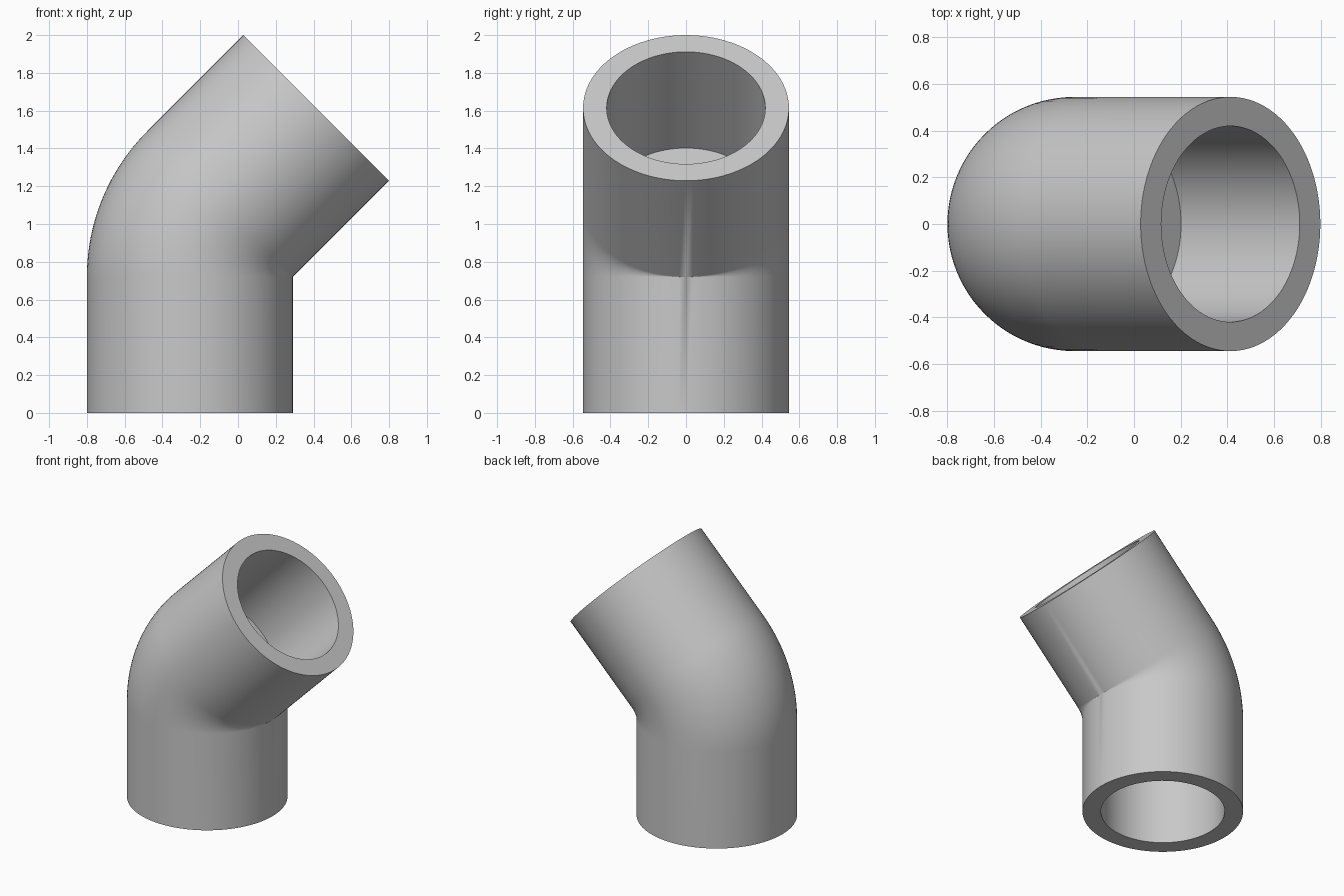
import bpy, bmesh
from math import sin, cos, pi, radians
from mathutils import Vector

if "Cube" in bpy.data.objects:
    bpy.data.objects.remove(bpy.data.objects["Cube"], do_unlink=True)

OUTER, BORE = 0.545, 0.42        # tube radii
LEG = 0.72                       # length of each straight socket
BEND = radians(45)
PIVOT = Vector((0.29, 0, LEG))   # inner corner of the bend
SIDES, STEPS = 96, 24

grey = bpy.data.materials.new("light grey")
grey.use_nodes = True
colour = (0.58, 0.58, 0.58, 1)
grey.diffuse_color = colour
grey.node_tree.nodes["Principled BSDF"].inputs["Base Color"].default_value = colour

bm = bmesh.new()


def ring(angle, offset, radius):
    """Circle across the tube at a bend angle, shifted along the tube axis."""
    inward = Vector((cos(angle), 0, -sin(angle)))
    axis = Vector((sin(angle), 0, cos(angle)))
    centre = PIVOT - inward * OUTER + axis * offset
    turns = [2 * pi * i / SIDES for i in range(SIDES)]
    return [bm.verts.new(centre + radius * (inward * cos(t) + Vector((0, sin(t), 0))))
            for t in turns]


# Lower socket, solid bend and upper socket as one sweep of rings
rings = [ring(0, 0, BORE), ring(0, -LEG, BORE), ring(0, -LEG, OUTER)]
rings += [ring(BEND * i / STEPS, 0, OUTER) for i in range(STEPS + 1)]
rings += [ring(BEND, LEG, OUTER), ring(BEND, LEG, BORE), ring(BEND, 0, BORE)]

for a, b in zip(rings, rings[1:]):
    for i in range(SIDES):
        j = (i + 1) % SIDES
        bm.faces.new((a[i], a[j], b[j], b[i]))

# Socket floors
bm.faces.new(rings[0])
bm.faces.new(rings[-1])

# Join the rings where they meet at the inner corner
bmesh.ops.remove_doubles(bm, verts=bm.verts, dist=0.00001)
bmesh.ops.recalc_face_normals(bm, faces=bm.faces)

mesh = bpy.data.meshes.new("elbow_connector")
bm.to_mesh(mesh)
bm.free()
mesh.materials.append(grey)
elbow = bpy.data.objects.new("elbow_connector", mesh)
bpy.context.collection.objects.link(elbow)

bpy.ops.object.select_all(action="DESELECT")
elbow.select_set(True)
bpy.context.view_layer.objects.active = elbow
bpy.ops.object.shade_smooth_by_angle(angle=radians(30))
